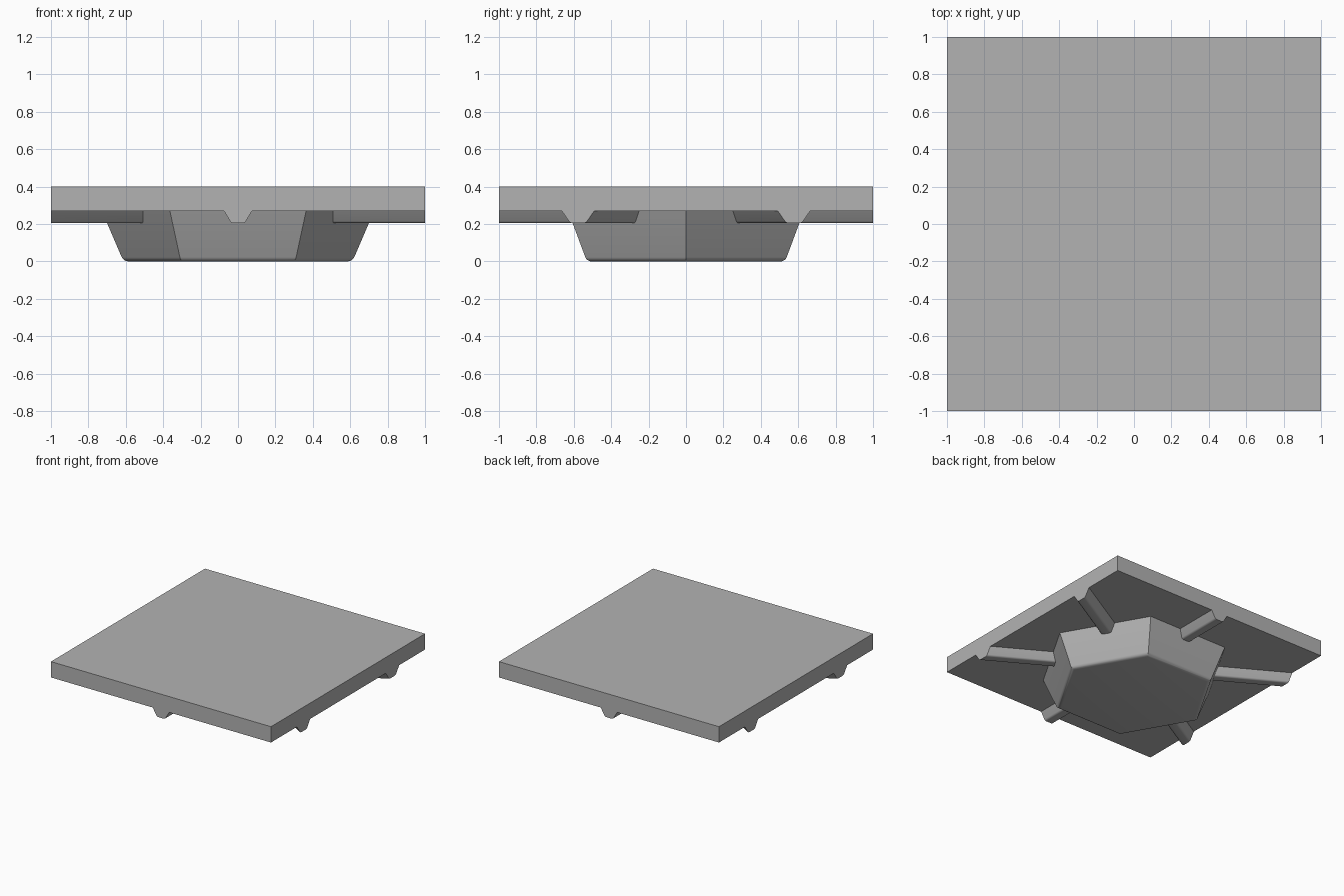
import bpy, bmesh, math
from mathutils import Matrix, Vector

cube = bpy.data.objects.get("Cube")
if cube:
    bpy.data.objects.remove(cube, do_unlink=True)

SLAB_LOW, SLAB_TOP, RIB_LOW = 0.27, 0.40, 0.205
GREY = (0.45, 0.45, 0.45, 1)

grey = bpy.data.materials.new("plain grey")
grey.use_nodes = True
grey.diffuse_color = GREY
grey.node_tree.nodes["Principled BSDF"].inputs["Base Color"].default_value = GREY


def finish(bm, name):
    bmesh.ops.recalc_face_normals(bm, faces=bm.faces)
    mesh = bpy.data.meshes.new(name)
    bm.to_mesh(mesh)
    bm.free()
    mesh.materials.append(grey)
    obj = bpy.data.objects.new(name, mesh)
    bpy.context.collection.objects.link(obj)
    bpy.ops.object.select_all(action='DESELECT')
    obj.select_set(True)
    bpy.context.view_layer.objects.active = obj
    bpy.ops.object.shade_smooth_by_angle(angle=math.radians(30))
    return obj


def round_edges(bm, edges, size):
    bmesh.ops.bevel(bm, geom=edges, offset=size, segments=5,
                    profile=0.5, affect='EDGES', clamp_overlap=True)


# Square slab
bm = bmesh.new()
bmesh.ops.create_cube(bm, size=1, matrix=Matrix.Translation((0, 0, (SLAB_LOW + SLAB_TOP) / 2))
                      @ Matrix.Diagonal((2, 2, SLAB_TOP - SLAB_LOW, 1)))
finish(bm, "slab")

# Tapered hexagonal hub with a rounded bottom rim
bm = bmesh.new()
bmesh.ops.create_cone(bm, cap_ends=True, segments=6, radius1=0.612, radius2=0.728,
                      depth=SLAB_LOW, matrix=Matrix.Translation((0, 0, SLAB_LOW / 2)))
turn = math.radians(30) if min(abs(v.co.y) for v in bm.verts) > 0.01 else 0
bmesh.ops.rotate(bm, verts=bm.verts, matrix=Matrix.Rotation(turn, 3, 'Z'))
round_edges(bm, [e for e in bm.edges if all(v.co.z < 0.01 for v in e.verts)], 0.024)
finish(bm, "hexagonal_hub")

# Six ribs running from the hub faces to the slab edges
profile = [(-0.075, SLAB_LOW), (-0.036, RIB_LOW), (0.036, RIB_LOW), (0.075, SLAB_LOW)]
for i in range(6):
    bm = bmesh.new()
    face = bm.faces.new([bm.verts.new((0.5, y, z)) for y, z in profile])
    ext = bmesh.ops.extrude_face_region(bm, geom=[face])
    bmesh.ops.translate(bm, vec=(0.9, 0, 0),
                        verts=[v for v in ext["geom"] if isinstance(v, bmesh.types.BMVert)])
    bmesh.ops.recalc_face_normals(bm, faces=bm.faces)
    round_edges(bm, [e for e in bm.edges if all(v.co.z < RIB_LOW + 0.01 for v in e.verts)
                     and abs(e.verts[0].co.y - e.verts[1].co.y) < 0.01], 0.012)
    angle = math.radians(30 + 60 * i)
    bmesh.ops.rotate(bm, verts=bm.verts, matrix=Matrix.Rotation(angle, 3, 'Z'))
    # Trim flush with the nearest slab side
    side = Vector((math.cos(angle), math.sin(angle), 0))
    if abs(side.x) > abs(side.y):
        side = Vector((math.copysign(1, side.x), 0, 0))
    else:
        side = Vector((0, math.copysign(1, side.y), 0))
    cut = bmesh.ops.bisect_plane(bm, geom=bm.verts[:] + bm.edges[:] + bm.faces[:],
                                 plane_co=side, plane_no=side, clear_outer=True)
    bmesh.ops.contextual_create(bm, geom=[e for e in cut["geom_cut"]
                                          if isinstance(e, bmesh.types.BMEdge)])
    finish(bm, f"rib_{i + 1}")
